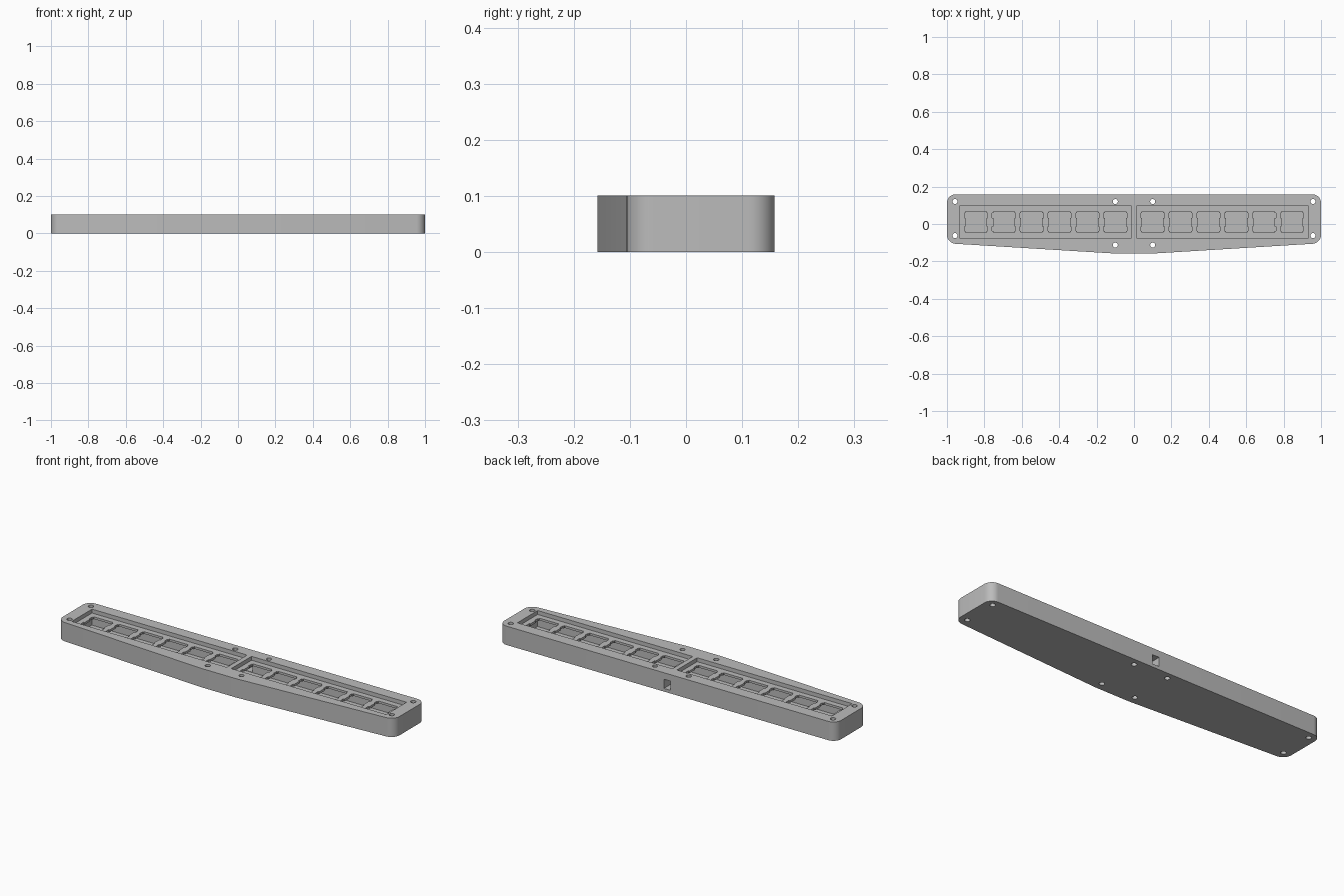
import bpy, bmesh, math

cube = bpy.data.objects.get("Cube")
if cube:
    bpy.data.objects.remove(cube, do_unlink=True)

# One plain grey for the whole case
grey = bpy.data.materials.new("case grey")
grey.use_nodes = True
grey.diffuse_color = (0.5, 0.5, 0.5, 1)
grey.node_tree.nodes["Principled BSDF"].inputs["Base Color"].default_value = (0.5, 0.5, 0.5, 1)

HEIGHT, SPLIT, FLOOR, PLATE_BOTTOM = 0.101, 0.08, 0.015, 0.068
MID_Y = 0.01          # centre line of the key row
PITCH = 0.149


def add_prism(bm, points, z0, z1, radius=0.0, is_corner=None):
    """Extrude a flat outline from z0 to z1, rounding the chosen corners."""
    part = bmesh.new()
    verts = [part.verts.new((x, y, z0)) for x, y in points]
    part.faces.new(verts)
    if radius:
        bmesh.ops.bevel(part, geom=[v for v in verts if is_corner(v.co)], offset=radius,
                        segments=10, profile=0.5, affect='VERTICES')
    out = bmesh.ops.extrude_face_region(part, geom=part.faces[:])
    top = [g for g in out["geom"] if isinstance(g, bmesh.types.BMVert)]
    bmesh.ops.translate(part, verts=top, vec=(0, 0, z1 - z0))
    bmesh.ops.recalc_face_normals(part, faces=part.faces[:])
    mesh = bpy.data.meshes.new("temporary")
    part.to_mesh(mesh)
    part.free()
    bm.from_mesh(mesh)
    bpy.data.meshes.remove(mesh)


def rect(x0, x1, y0, y1):
    return [(x0, y0), (x1, y0), (x1, y1), (x0, y1)]


def finish(bm, name):
    mesh = bpy.data.meshes.new(name)
    bm.to_mesh(mesh)
    bm.free()
    mesh.materials.append(grey)
    obj = bpy.data.objects.new(name, mesh)
    bpy.context.collection.objects.link(obj)
    return obj


def cut(obj, cutter_bm):
    """Subtract the cutter solids, then discard them."""
    cutter = finish(cutter_bm, "cutter")
    cutter.hide_render = True
    mod = obj.modifiers.new("cut", 'BOOLEAN')
    mod.operation, mod.solver, mod.object = 'DIFFERENCE', 'EXACT', cutter
    bpy.context.view_layer.objects.active = obj
    bpy.ops.object.modifier_apply(modifier=mod.name)
    bpy.data.objects.remove(cutter, do_unlink=True)


def smooth(obj):
    bpy.ops.object.select_all(action='DESELECT')
    obj.select_set(True)
    bpy.context.view_layer.objects.active = obj
    bpy.ops.object.shade_smooth_by_angle(angle=math.radians(30))


def case_solid(name, z0, z1):
    outline = [(-1, -0.103), (-0.1, -0.158), (0.1, -0.158), (1, -0.103), (1, 0.158), (-1, 0.158)]
    bm = bmesh.new()
    add_prism(bm, outline, z0, z1, 0.045, lambda co: abs(co.x) > 0.9)
    return finish(bm, name)


def screw_holes():
    bm = bmesh.new()
    r = 0.0135
    for side in (-1, 1):
        for x, y in ((0.1, 0.12), (0.1, -0.113), (0.957, 0.12), (0.957, -0.062)):
            ring = [(side * x + r * math.cos(a), y + r * math.sin(a))
                    for a in (math.tau * i / 24 for i in range(24))]
            add_prism(bm, ring, -0.02, HEIGHT + 0.02)
    return bm


# Lower case: hollow tray with screw holes and a cable port at the back
lower_case = case_solid("lower_case", 0, SPLIT)
cavity = bmesh.new()
add_prism(cavity, rect(-0.935, 0.935, MID_Y - 0.086, MID_Y + 0.086), FLOOR, SPLIT + 0.02)
cut(lower_case, cavity)
port = bmesh.new()
add_prism(port, rect(-0.02, 0.02, 0.05, 0.2), 0.017, 0.066)
cut(lower_case, port)
cut(lower_case, screw_holes())

# Top frame: two long key openings either side of a thin divider
top_frame = case_solid("top_frame", SPLIT, HEIGHT)
openings = bmesh.new()
for x0, x1 in ((-0.934, -0.013), (0.013, 0.934)):
    add_prism(openings, rect(x0, x1, MID_Y - 0.086, MID_Y + 0.086), SPLIT - 0.02, HEIGHT + 0.02)
cut(top_frame, openings)
cut(top_frame, screw_holes())

# Switch plate: twelve notched square cut-outs
bm = bmesh.new()
add_prism(bm, rect(-0.935, 0.935, MID_Y - 0.086, MID_Y + 0.086), PLATE_BOTTOM, SPLIT)
switch_plate = finish(bm, "switch_plate")

half, ear, high, low = 0.056, 0.062, 0.048, 0.023
right_edge = [(half, -half), (half, -high), (ear, -high), (ear, -low), (half, -low),
              (half, low), (ear, low), (ear, high), (half, high), (half, half)]
notched = right_edge + [(-x, -y) for x, y in right_edge]
switches = bmesh.new()
for side in (-1, 1):
    for i in range(6):
        cx = side * (0.1 + PITCH * i)
        add_prism(switches, [(cx + x, MID_Y + y) for x, y in notched],
                  PLATE_BOTTOM - 0.02, SPLIT + 0.02)
cut(switch_plate, switches)

for part in (lower_case, top_frame, switch_plate):
    smooth(part)
